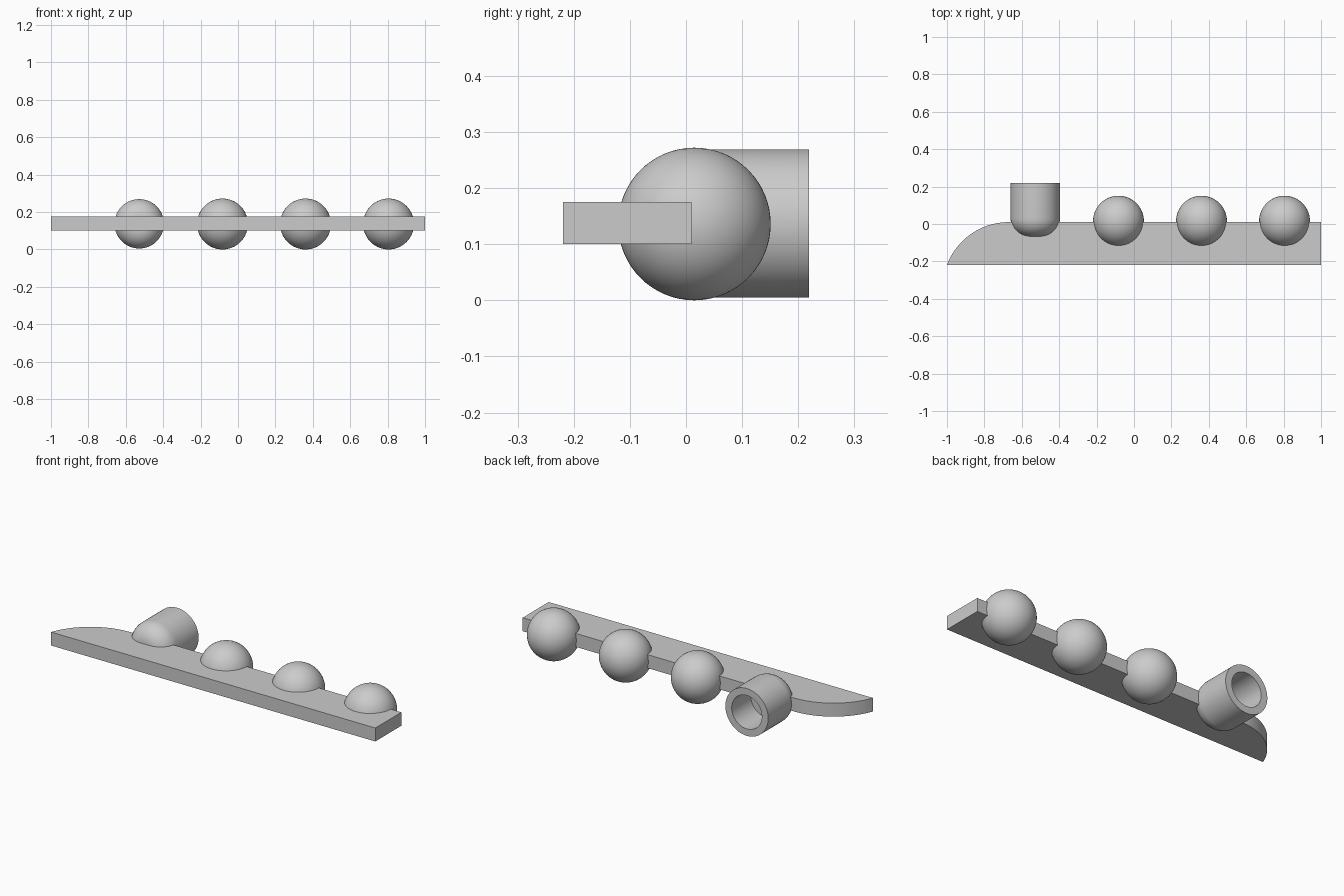
import bpy, bmesh
from math import sin, cos, pi, atan2, radians
from mathutils import Matrix, Vector

cube = bpy.data.objects.get("Cube")
if cube:
    bpy.data.objects.remove(cube, do_unlink=True)

grey = bpy.data.materials.new("plain grey")
grey.use_nodes = True
colour = (0.6, 0.6, 0.6, 1)
grey.diffuse_color = colour
grey.node_tree.nodes["Principled BSDF"].inputs["Base Color"].default_value = colour


def finish(name, bm, location=(0, 0, 0)):
    """Turn a bmesh into a named, shaded object."""
    bmesh.ops.recalc_face_normals(bm, faces=bm.faces[:])
    mesh = bpy.data.meshes.new(name)
    bm.to_mesh(mesh)
    bm.free()
    mesh.materials.append(grey)
    obj = bpy.data.objects.new(name, mesh)
    obj.location = location
    bpy.context.collection.objects.link(obj)
    bpy.ops.object.select_all(action='DESELECT')
    obj.select_set(True)
    bpy.context.view_layer.objects.active = obj
    bpy.ops.object.shade_smooth_by_angle(angle=radians(30))
    return obj


# Flat bar with one arc-shaped corner, extruded upward
FRONT, BACK, BOTTOM, TOP = -0.219, 0.01, 0.1, 0.175
run, rise = 0.33, BACK - FRONT
radius = (run ** 2 + rise ** 2) / (2 * rise)
sweep = atan2(run, radius - rise)
outline = [(-1, FRONT), (1, FRONT), (1, BACK)]
for i in range(24):
    a = sweep * i / 24
    outline.append((run - 1 - radius * sin(a), BACK - radius + radius * cos(a)))
bm = bmesh.new()
base = bm.faces.new([bm.verts.new((x, y, BOTTOM)) for x, y in outline])
grown = bmesh.ops.extrude_face_region(bm, geom=[base], use_keep_orig=True)
top = [v for v in grown["geom"] if isinstance(v, bmesh.types.BMVert)]
bmesh.ops.translate(bm, vec=(0, 0, TOP - BOTTOM), verts=top)
finish("bar", bm)

# Three balls sunk into the back edge
for number, x in enumerate((-0.083, 0.361, 0.805), 1):
    bm = bmesh.new()
    bmesh.ops.create_uvsphere(bm, u_segments=64, v_segments=32, radius=0.136)
    finish(f"ball_{number}", bm, (x, 0.015, 0.136))

# Socket: round-nosed cup opening to the back, spun around the y axis
OUTER, BORE, FILLET = 0.132, 0.093, 0.097
NOSE, RIM, FLOOR = -0.067, 0.219, 0.05
profile = [(0, NOSE)]
for i in range(13):
    a = pi / 2 * i / 12
    profile.append((OUTER - FILLET + FILLET * sin(a), NOSE + FILLET - FILLET * cos(a)))
profile += [(OUTER, RIM), (BORE, RIM), (BORE, FLOOR), (0, FLOOR)]
bm = bmesh.new()
verts = [bm.verts.new((r, y, 0)) for r, y in profile]
edges = [bm.edges.new(pair) for pair in zip(verts, verts[1:])]
bmesh.ops.spin(bm, geom=verts + edges, cent=(0, 0, 0), axis=(0, 1, 0),
               angle=2 * pi, steps=64, use_duplicate=False)
bmesh.ops.remove_doubles(bm, verts=bm.verts[:], dist=0.0001)
finish("socket", bm, (-0.528, 0, 0.137))
